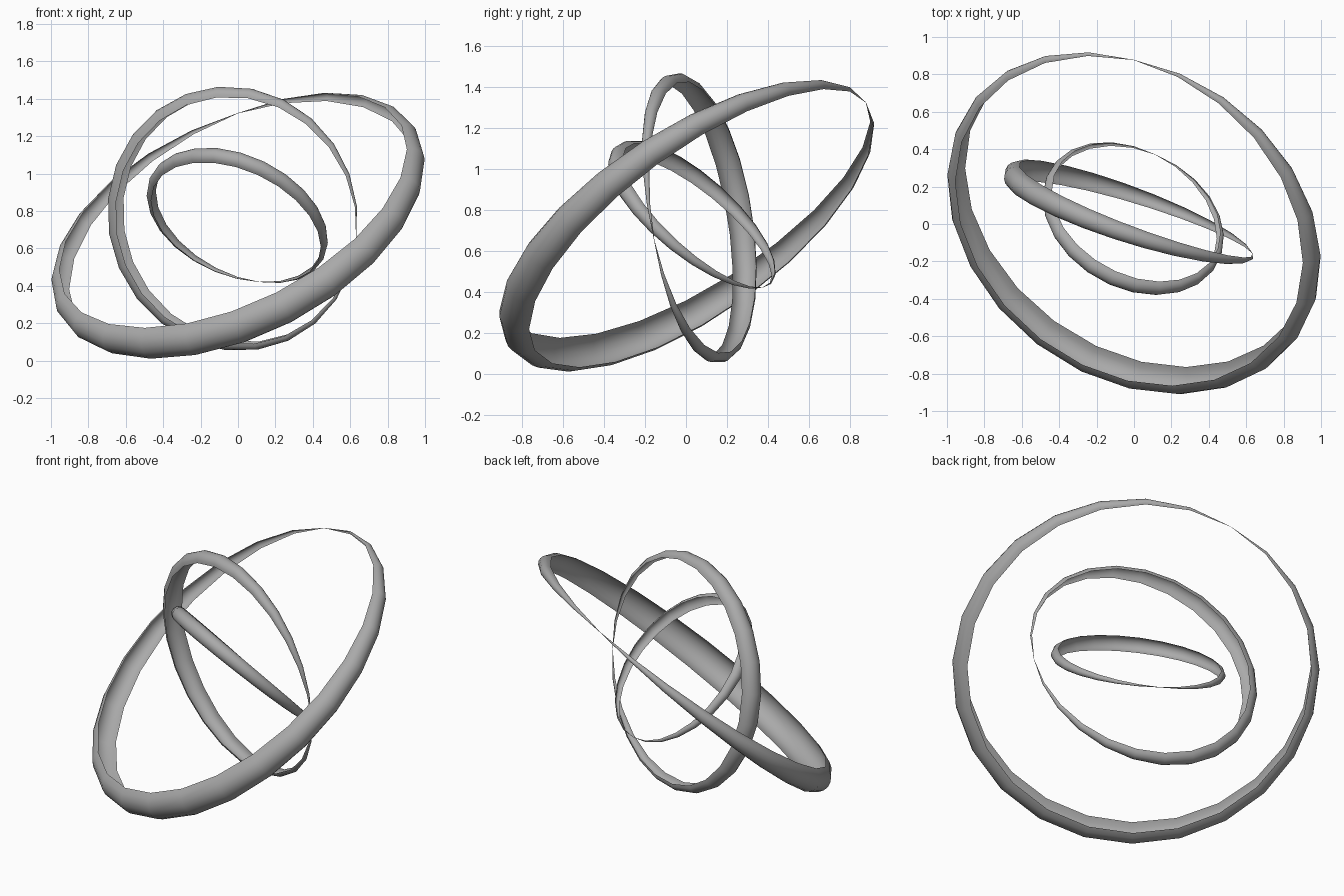
import bpy
import bmesh
from math import sin, cos, pi
from mathutils import Vector

cube = bpy.data.objects.get("Cube")
if cube:
    bpy.data.objects.remove(cube, do_unlink=True)

grey = bpy.data.materials.new("plain grey")
grey.use_nodes = True
colour = (0.4, 0.4, 0.4, 1)
grey.diffuse_color = colour
grey.node_tree.nodes["Principled BSDF"].inputs["Base Color"].default_value = colour

CENTRE = Vector((0, 0.045, 0.755))
SEGMENTS = 24   # steps around a ring
ARC = 8         # steps across the half-round section


def tapered_ring(name, radius, depth, axis, thin_side):
    """Half-round band, open on the inside, tapering to nothing at thin_side."""
    axis = Vector(axis).normalized()
    u = Vector(thin_side)
    u = (u - axis * u.dot(axis)).normalized()
    v = axis.cross(u)
    bm = bmesh.new()
    loops = []
    for i in range(SEGMENTS):
        turn = 2 * pi * i / SEGMENTS
        out = u * cos(turn) + v * sin(turn)
        r = max(depth * sin(turn / 2), 0.001)
        loop = []
        for j in range(ARC + 1):
            a = pi * (j / ARC - 0.5)
            loop.append(bm.verts.new(CENTRE + out * (radius + r * cos(a)) + axis * r * sin(a)))
        loops.append(loop)
    for i, loop in enumerate(loops):
        after = loops[(i + 1) % SEGMENTS]
        for j in range(ARC):
            face = bm.faces.new((loop[j], after[j], after[j + 1], loop[j + 1]))
            face.smooth = True
    mesh = bpy.data.meshes.new(name)
    bm.to_mesh(mesh)
    bm.free()
    mesh.materials.append(grey)
    ring = bpy.data.objects.new(name, mesh)
    bpy.context.collection.objects.link(ring)
    return ring


# Three nested rings, each tilted its own way
tapered_ring("outer_ring", 1.007, 0.097, (-0.385, -0.52, 0.762), (0, 0.83, 0.56))
tapered_ring("middle_ring", 0.671, 0.063, (0.32, 0.93, 0.155), (0.62, -0.18, -0.1))
tapered_ring("inner_ring", 0.481, 0.046, (0.34, 0.61, 0.71), (0.13, 0.36, -0.32))
